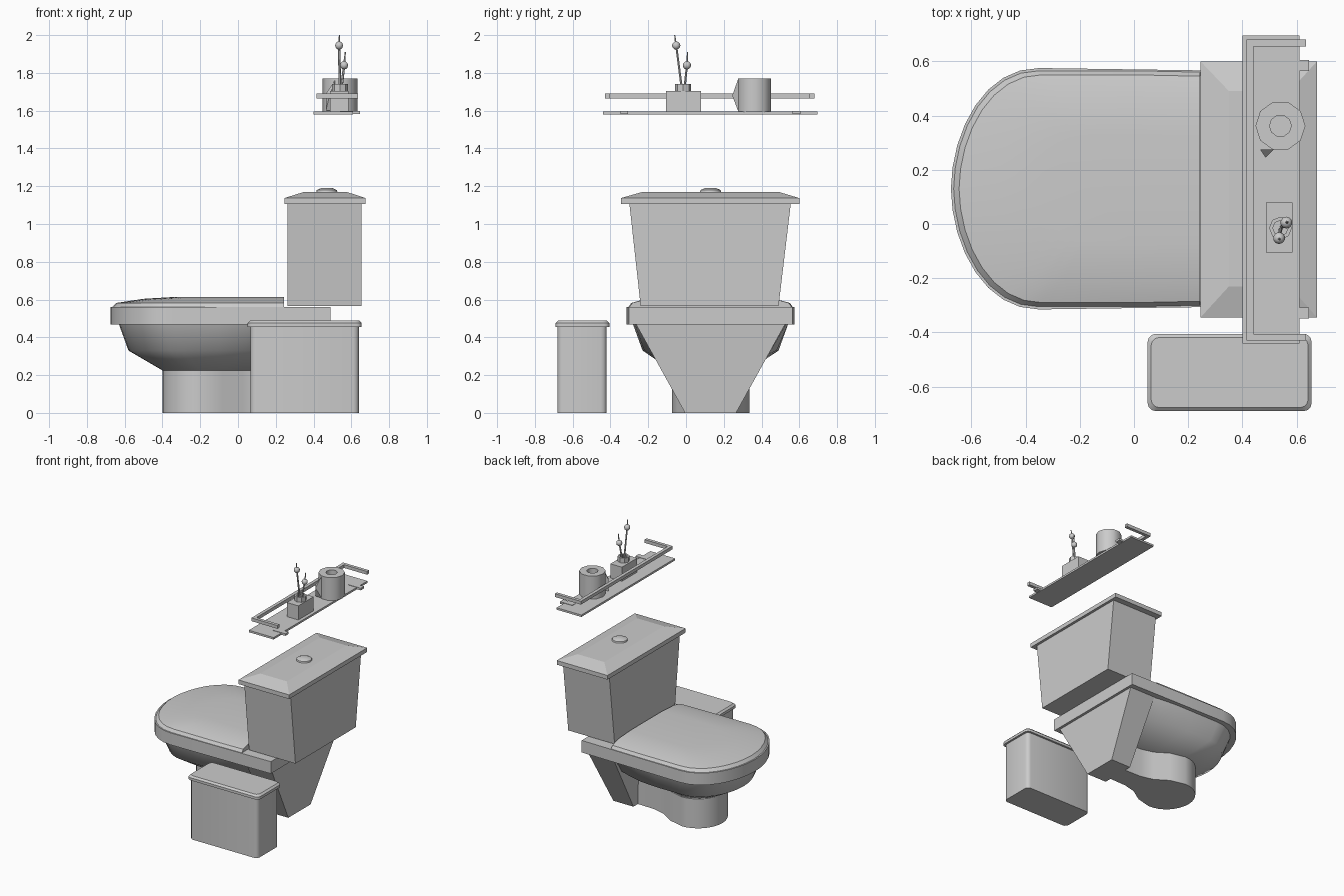
import bpy, bmesh, math
from mathutils import Vector

if "Cube" in bpy.data.objects:
    bpy.data.objects.remove(bpy.data.objects["Cube"])

GREY = (0.6, 0.6, 0.6, 1)
mat = bpy.data.materials.new("light grey ceramic")
mat.use_nodes = True
mat.diffuse_color = GREY
mat.node_tree.nodes["Principled BSDF"].inputs["Base Color"].default_value = GREY
MID = 0.13  # centre line of the toilet in y


def finish(name, bm, smooth=35):
    bmesh.ops.recalc_face_normals(bm, faces=bm.faces)
    mesh = bpy.data.meshes.new(name)
    bm.to_mesh(mesh)
    bm.free()
    mesh.materials.append(mat)
    ob = bpy.data.objects.new(name, mesh)
    bpy.context.collection.objects.link(ob)
    if smooth:
        bpy.ops.object.select_all(action="DESELECT")
        ob.select_set(True)
        bpy.context.view_layer.objects.active = ob
        bpy.ops.object.shade_smooth_by_angle(angle=math.radians(smooth))
    return ob


def loft(name, rings, smooth=35, closed=False):
    """Skin a stack of rings; cap the ends, or join last to first when closed."""
    bm = bmesh.new()
    loops = [[bm.verts.new(p) for p in ring] for ring in rings]
    n = len(loops[0])
    pairs = list(zip(loops, loops[1:]))
    if closed:
        pairs.append((loops[-1], loops[0]))
    for a, b in pairs:
        for i in range(n):
            j = (i + 1) % n
            bm.faces.new((a[i], a[j], b[j], b[i]))
    if not closed:
        bm.faces.new(loops[0])
        bm.faces.new(loops[-1])
    return finish(name, bm, smooth)


def rect(x0, x1, y0, y1, z, cut=0):
    if not cut:
        return [(x0, y0, z), (x1, y0, z), (x1, y1, z), (x0, y1, z)]
    pts = []
    for cx, cy, start in ((x1 - cut, y1 - cut, 0), (x0 + cut, y1 - cut, 90),
                          (x0 + cut, y0 + cut, 180), (x1 - cut, y0 + cut, 270)):
        for k in range(4):
            a = math.radians(start + 30 * k)
            pts.append((cx + cut * math.cos(a), cy + cut * math.sin(a), z))
    return pts


def box(name, x0, x1, y0, y1, z0, z1):
    return loft(name, [rect(x0, x1, y0, y1, z0), rect(x0, x1, y0, y1, z1)], 0)


def circle(x, y, z, r, n):
    return [(x + r * math.cos(math.tau * i / n), y + r * math.sin(math.tau * i / n), z)
            for i in range(n)]


def outline(z, front, centre, w, side, power=0.94, steps=8):
    """Mirrored plan outline: rounded nose at -x, then side points running back."""
    half = []
    for i in range(steps + 1):
        a = math.pi / 2 * i / steps
        half.append((centre - (centre - front) * math.cos(a) ** power,
                     w * math.sin(a) ** (1 / power)))
    half += side
    return ([(x, MID + y, z) for x, y in half] +
            [(x, MID - y, z) for x, y in reversed(half[1:])])


# Rim slab
loft("rim", [outline(z, -0.675, -0.35, 0.445, [(0, 0.44), (0.49, 0.433)])
             for z in (0.468, 0.56)])

# Domed seat lid
loft("seat_lid", [outline(z, f, c, w, [(0, w), (0.243, w - 0.005)])
                  for z, f, c, w in ((0.56, -0.665, -0.35, 0.435),
                                     (0.582, -0.645, -0.34, 0.42),
                                     (0.604, -0.5, -0.26, 0.34),
                                     (0.613, -0.35, -0.15, 0.2))])

# Bowl narrowing down to the pedestal
neck = [(-0.08, 0.175), (0.02, 0.11), (0.12, 0.085), (0.3, 0.08)]
loft("bowl", [
    outline(0.468, -0.63, -0.33, 0.41, [(-0.1, 0.41), (0.05, 0.41), (0.18, 0.4), (0.3, 0.38)]),
    outline(0.33, -0.58, -0.3, 0.36, [(-0.1, 0.36), (0.04, 0.35), (0.16, 0.32), (0.3, 0.27)]),
    outline(0.225, -0.4, -0.2, 0.205, neck, 1)], 50)
loft("pedestal", [outline(z, -0.4, -0.2, 0.205, neck, 1) for z in (0, 0.226)], 50)

# Tapered rear support
loft("rear_support", [rect(0.26, 0.43, -0.005, 0.265, 0),
                      rect(0.25, 0.47, -0.265, 0.525, 0.47)], 0)

# Cistern with bevelled lid and flush button
loft("tank", [rect(0.262, 0.655, -0.24, 0.49, 0.565),
              rect(0.262, 0.655, -0.3, 0.555, 1.11)], 0)
loft("tank_lid", [rect(0.245, 0.675, -0.345, 0.6, 1.105),
                  rect(0.245, 0.675, -0.345, 0.6, 1.137),
                  rect(0.35, 0.575, -0.23, 0.49, 1.17)], 0)
loft("flush_button", [circle(0.47, MID, z, r, 16)
                      for z, r in ((1.165, 0.057), (1.18, 0.053), (1.19, 0.03))])

# Waste bin and its lid
loft("bin_body", [rect(0.065, 0.64, -0.68, -0.42, z, 0.03) for z in (0, 0.46)])
loft("bin_lid", [rect(0.05 + d, 0.655 - d, -0.69 + d, -0.405 - d, z, 0.03)
                 for z, d in ((0.455, 0), (0.475, 0), (0.488, 0.013))])

# Wall shelf with brackets and U-shaped guard rail
box("shelf", 0.4, 0.61, -0.44, 0.695, 1.58, 1.595)
for i, y in enumerate((-0.328, 0.585)):
    box(f"shelf_bracket_{i + 1}", 0.54, 0.645, y - 0.02, y + 0.02, 1.582, 1.598)
rail = [(0.415, 0.68), (0.635, 0.68), (0.635, 0.655), (0.44, 0.655),
        (0.44, -0.405), (0.635, -0.405), (0.635, -0.43), (0.415, -0.43)]
loft("guard_rail", [[(x, y, z) for x, y in rail] for z in (1.665, 1.69)], 0)

# Paper roll with hollow core and loose end
loft("paper_roll", [circle(0.54, 0.362, z, r, 10) for z, r in
                    ((1.594, 0.092), (1.77, 0.092), (1.77, 0.04), (1.594, 0.04))],
     40, closed=True)
bm = bmesh.new()
tip = bm.verts.new((0.485, 0.245, 1.68))
base = [bm.verts.new(p) for p in ((0.465, 0.275, 1.6), (0.515, 0.275, 1.6),
                                  (0.515, 0.275, 1.765), (0.465, 0.275, 1.69))]
bm.faces.new(base)
for i in range(4):
    bm.faces.new((base[i], base[(i + 1) % 4], tip))
finish("paper_end", bm, 0)

# Vase with open neck
box("vase_body", 0.487, 0.585, -0.105, 0.08, 1.59, 1.703)
loft("vase_neck", [circle(0.54, -0.015, z, r, 8) for z, r in
                   ((1.7, 0.042), (1.74, 0.042), (1.74, 0.028), (1.7, 0.028))],
     0, closed=True)


# Twigs with round buds
def twig(name, bottom, bud, top):
    bottom, bud, top = Vector(bottom), Vector(bud), Vector(top)
    loft(name + "_stem", [circle(*p, r, 6) for p, r in
                          ((bottom, 0.007), (bud, 0.006), (top, 0.003))])
    ball = bmesh.new()
    bmesh.ops.create_uvsphere(ball, u_segments=10, v_segments=6, radius=0.022)
    bmesh.ops.translate(ball, verts=ball.verts, vec=bud)
    finish(name + "_bud", ball, 60)


twig("tall_twig", (0.54, -0.02, 1.7), (0.535, -0.052, 1.945), (0.537, -0.06, 2.0))
twig("short_twig", (0.545, -0.01, 1.7), (0.562, 0.005, 1.84), (0.568, 0.008, 1.91))
